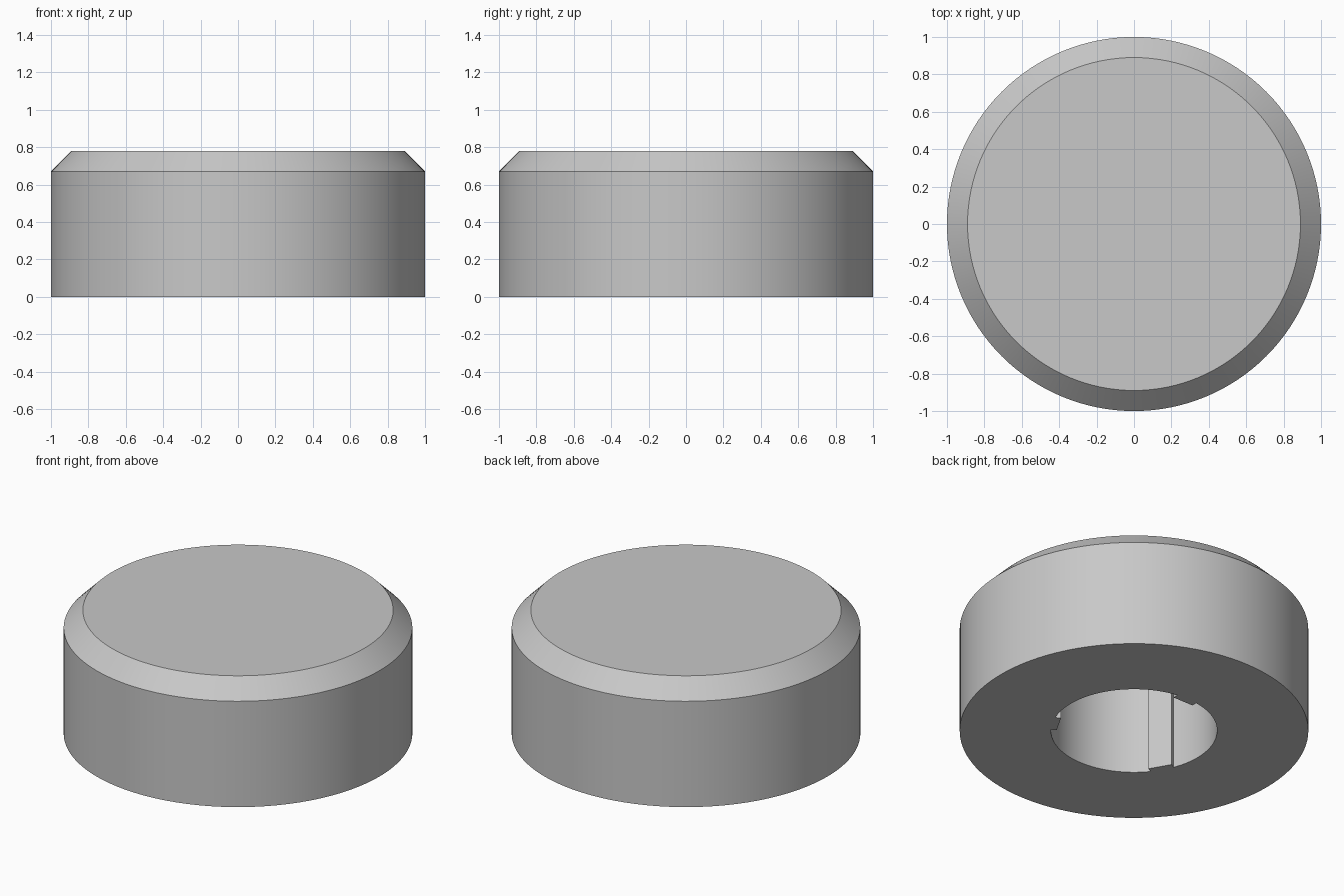
import bpy
import bmesh
from math import radians, asin, sin, cos, sqrt, tau
from mathutils import Vector, Matrix

if "Cube" in bpy.data.objects:
    bpy.data.objects.remove(bpy.data.objects["Cube"], do_unlink=True)

RADIUS, HEIGHT, CHAMFER = 1.0, 0.78, 0.11
BORE_RADIUS, BORE_DEPTH = 0.477, 0.67
KEY_FACE, KEY_HALF_WIDTH = 0.438, 0.07
SEGMENTS, ARC_STEPS = 128, 32

grey = bpy.data.materials.new("plain grey")
grey.use_nodes = True
colour = (0.58, 0.58, 0.58, 1)
grey.diffuse_color = colour
grey.node_tree.nodes["Principled BSDF"].inputs["Base Color"].default_value = colour


def stack_object(name, rings):
    """Join equal-sized rings of points into a closed solid."""
    bm = bmesh.new()
    loops = [[bm.verts.new(p) for p in ring] for ring in rings]
    for low, high in zip(loops, loops[1:]):
        for i in range(len(low)):
            j = (i + 1) % len(low)
            bm.faces.new((low[i], low[j], high[j], high[i]))
    bm.faces.new(loops[0][::-1])
    bm.faces.new(loops[-1])
    mesh = bpy.data.meshes.new(name)
    bm.to_mesh(mesh)
    bm.free()
    mesh.materials.append(grey)
    obj = bpy.data.objects.new(name, mesh)
    bpy.context.collection.objects.link(obj)
    return obj


def circle(radius, z):
    return [Vector((radius * cos(tau * i / SEGMENTS), radius * sin(tau * i / SEGMENTS), z))
            for i in range(SEGMENTS)]


def bore_outline(z):
    """Circle with three square keys pushed in toward the centre."""
    edge = sqrt(BORE_RADIUS ** 2 - KEY_HALF_WIDTH ** 2)
    half = asin(KEY_HALF_WIDTH / BORE_RADIUS)
    sector = [Vector((edge, -KEY_HALF_WIDTH, z)),
              Vector((KEY_FACE, -KEY_HALF_WIDTH, z)),
              Vector((KEY_FACE, KEY_HALF_WIDTH, z))]
    for i in range(ARC_STEPS):
        a = half + (tau / 3 - 2 * half) * i / ARC_STEPS
        sector.append(Vector((BORE_RADIUS * cos(a), BORE_RADIUS * sin(a), z)))
    return [Matrix.Rotation(radians(turn), 3, "Z") @ p
            for turn in (90, 210, 330) for p in sector]


# Chamfered round cap
cap = stack_object("round_cap", [circle(RADIUS, 0),
                                 circle(RADIUS, HEIGHT - CHAMFER),
                                 circle(RADIUS - CHAMFER, HEIGHT)])

# Blind keyed bore in the underside
cutter = stack_object("bore_cutter", [bore_outline(-0.1), bore_outline(BORE_DEPTH)])
cutter.hide_render = True
cut = cap.modifiers.new("bore", "BOOLEAN")
cut.operation = "DIFFERENCE"
cut.solver = "EXACT"
cut.object = cutter

bpy.ops.object.select_all(action="DESELECT")
cap.select_set(True)
bpy.context.view_layer.objects.active = cap
bpy.ops.object.modifier_apply(modifier=cut.name)
bpy.data.objects.remove(cutter, do_unlink=True)
bpy.ops.object.shade_smooth_by_angle(angle=radians(30))
